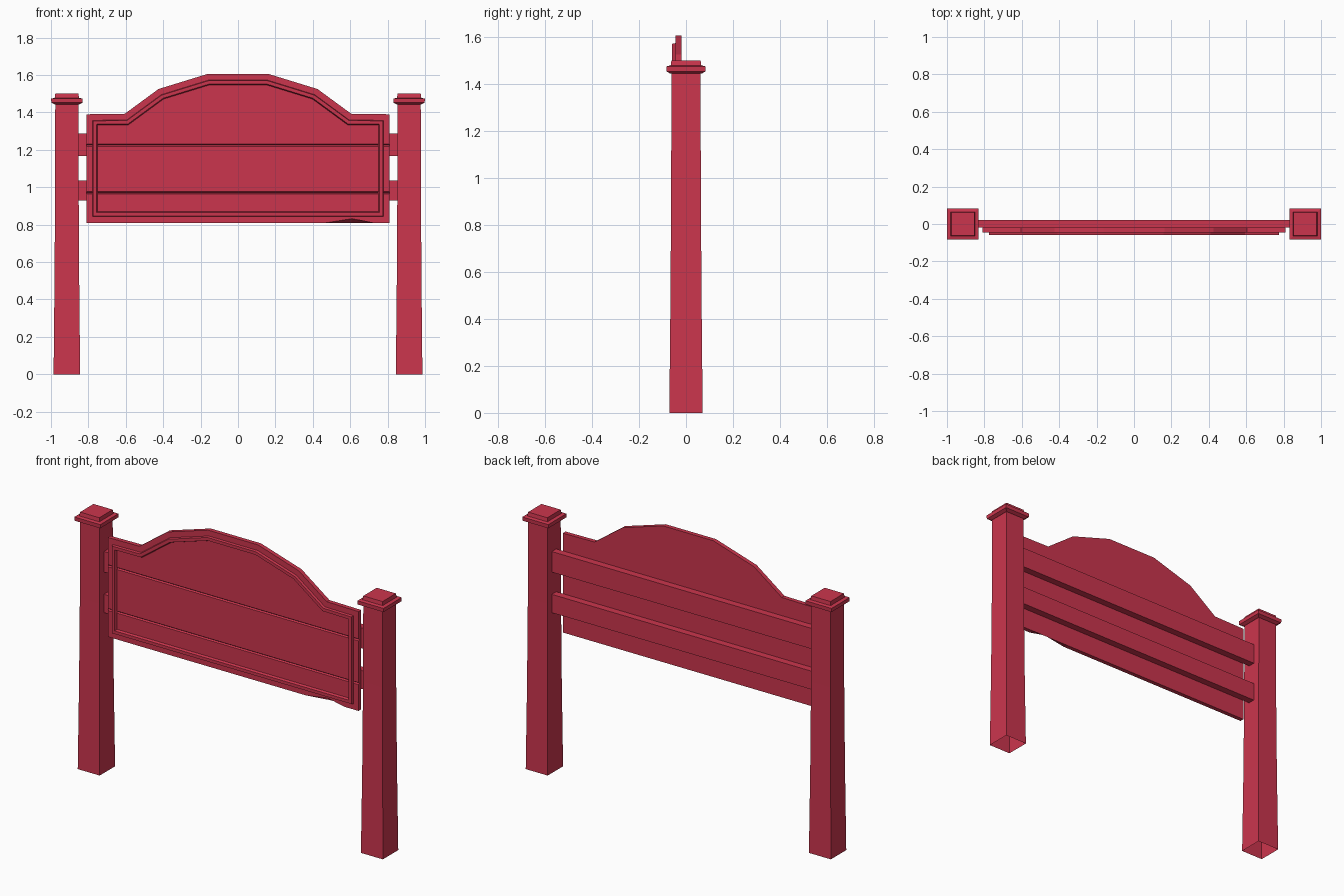
import bpy, bmesh
from mathutils import Vector

if "Cube" in bpy.data.objects:
    bpy.data.objects.remove(bpy.data.objects["Cube"])

COLOUR = (0.60, 0.036, 0.075, 1)
red = bpy.data.materials.new("red_paint")
red.use_nodes = True
red.diffuse_color = COLOUR
red.node_tree.nodes["Principled BSDF"].inputs["Base Color"].default_value = COLOUR


def finish(bm, name):
    bmesh.ops.recalc_face_normals(bm, faces=bm.faces)
    mesh = bpy.data.meshes.new(name)
    bm.to_mesh(mesh)
    bm.free()
    mesh.materials.append(red)
    obj = bpy.data.objects.new(name, mesh)
    bpy.context.scene.collection.objects.link(obj)
    return obj


def loft(bm, rings, closed=False):
    """Skin a list of equal-length point rings; returns the vertex rings."""
    loops = [[bm.verts.new(p) for p in ring] for ring in rings]
    pairs = list(zip(loops, loops[1:]))
    if closed:
        pairs.append((loops[-1], loops[0]))
    for a, b in pairs:
        for i in range(len(a)):
            j = (i + 1) % len(a)
            bm.faces.new((a[i], a[j], b[j], b[i]))
    return loops


def square(cx, half, z):
    return [(cx + sx * half, sy * half, z)
            for sx, sy in ((-1, -1), (1, -1), (1, 1), (-1, 1))]


def inset(points, dist):
    """Mitred inward offset of a counter-clockwise outline."""
    result = []
    n = len(points)
    for i in range(n):
        p = Vector(points[i])
        d1 = (p - Vector(points[i - 1])).normalized()
        d2 = (Vector(points[(i + 1) % n]) - p).normalized()
        n1, n2 = Vector((-d1.y, d1.x)), Vector((-d2.y, d2.x))
        result.append(p + (n1 + n2) * dist / (1 + n1.dot(n2)))
    return result


def at_depth(points, y):
    return [(p[0], y, p[1]) for p in points]


# Posts: tapered, open underneath, each with a stepped cap
for side, sign in (("left", 1), ("right", -1)):
    cx = sign * 0.915
    bm = bmesh.new()
    loops = loft(bm, [square(cx, h, z) for h, z in
                      ((0.071, 0), (0.066, 0.5), (0.063, 1.0), (0.062, 1.452))])
    bm.faces.new(loops[-1])
    finish(bm, side + "_post")

    bm = bmesh.new()
    loops = loft(bm, [square(cx, h, z) for h, z in
                      ((0.066, 1.443), (0.083, 1.452), (0.084, 1.474),
                       (0.065, 1.478), (0.062, 1.5))])
    bm.faces.new(loops[0])
    bm.faces.new(loops[-1])
    finish(bm, side + "_post_cap")

# Rails joining the posts behind the board
for name, low, high in (("upper_rail", 1.167, 1.287), ("lower_rail", 0.93, 1.037)):
    bm = bmesh.new()
    ends = [[(x, y, z) for y, z in ((-0.02, low), (0.021, low), (0.021, high), (-0.02, high))]
            for x in (-0.875, 0.875)]
    loops = loft(bm, ends)
    for loop in loops:
        bm.faces.new(loop)
    finish(bm, name)

# Board outline with an arched top
arch = [(0.81, 1.39), (0.605, 1.393), (0.425, 1.525), (0.162, 1.606)]
half_outline = arch + [(-x, z) for x, z in reversed(arch)]
FRONT, BACK, BASE = -0.045, -0.02, 0.81
outline = [(-0.81, BASE), (0.81, BASE)] + half_outline
chip = [(-0.81, BASE), (0.47, BASE), (0.61, BASE), (0.72, BASE), (0.81, BASE)]
back_edge = chip + half_outline
front_edge = [(x, 0.832) if x == 0.61 else (x, z) for x, z in back_edge]

# Board: chipped lower edge and grooves between its planks
bm = bmesh.new()
loops = loft(bm, [at_depth(front_edge, FRONT), at_depth(back_edge, BACK)])
for loop in loops:
    bm.faces.new(loop)
for seam in (1.225, 0.97):
    for z in (seam - 0.006, seam, seam + 0.006):
        bmesh.ops.bisect_plane(bm, geom=bm.verts[:] + bm.edges[:] + bm.faces[:],
                               plane_co=(0, 0, z), plane_no=(0, 0, 1))
    for v in bm.verts:
        if abs(v.co.z - seam) < 0.001 and v.co.y < FRONT + 0.001:
            v.co.y += 0.008
finish(bm, "sign_board")

# Raised moulding following the board outline
bm = bmesh.new()
loft(bm, [at_depth(inset(outline, d), y) for d, y in
          ((0.032, FRONT + 0.005), (0.036, -0.059), (0.054, -0.059), (0.061, FRONT + 0.005))],
     closed=True)
finish(bm, "board_moulding")
